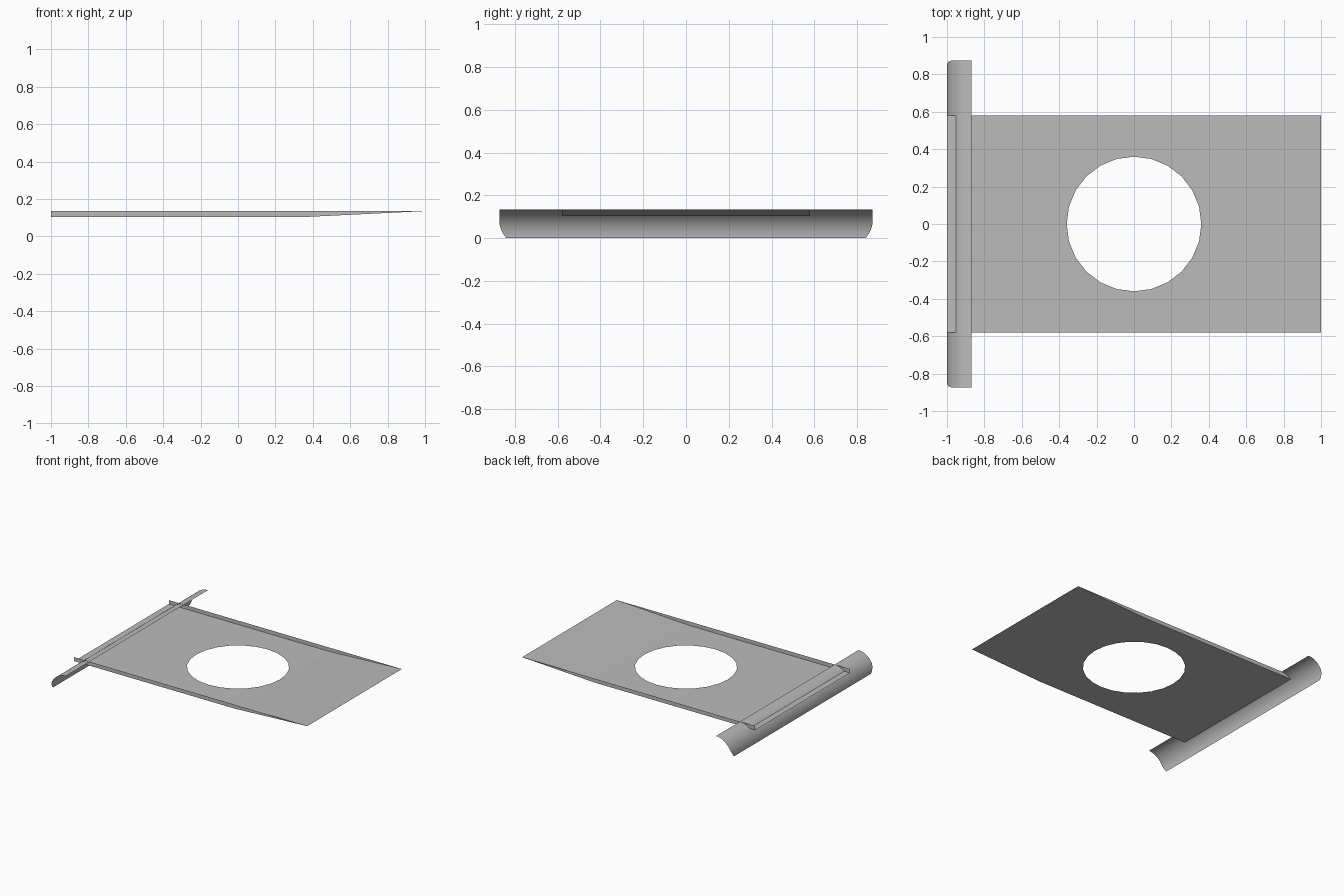
import bpy, bmesh
from math import sin, cos, pi, tau, radians

cube = bpy.data.objects.get("Cube")
if cube:
    bpy.data.objects.remove(cube, do_unlink=True)

LOW, TOP = 0.105, 0.1355      # tray floor and rim heights
HALF_W, FOLD = 0.58, 0.38     # tray half width, start of the ramp
HOLE_R, HOLE_SIDES = 0.36, 24

grey = bpy.data.materials.new("plain grey")
grey.use_nodes = True
COLOUR = (0.5, 0.5, 0.5, 1)
grey.diffuse_color = COLOUR
grey.node_tree.nodes["Principled BSDF"].inputs["Base Color"].default_value = COLOUR


def add_object(name, bm):
    mesh = bpy.data.meshes.new(name)
    bm.to_mesh(mesh)
    bm.free()
    mesh.materials.append(grey)
    obj = bpy.data.objects.new(name, mesh)
    bpy.context.collection.objects.link(obj)
    return obj


def add_loop(bm, points):
    verts = [bm.verts.new(p) for p in points]
    edges = [bm.edges.new((v, verts[i - 1])) for i, v in enumerate(verts)]
    return verts, edges


# Tray floor: flat sheet with a round hole, then a ramp up to the rim
bm = bmesh.new()
outer, outer_edges = add_loop(bm, [(-1, -HALF_W, LOW), (FOLD, -HALF_W, LOW),
                                   (FOLD, HALF_W, LOW), (-1, HALF_W, LOW)])
angles = [tau * i / HOLE_SIDES for i in range(HOLE_SIDES)]
_, hole_edges = add_loop(bm, [(HOLE_R * cos(a), HOLE_R * sin(a), LOW) for a in angles])
bmesh.ops.triangle_fill(bm, use_beauty=True, edges=outer_edges + hole_edges, normal=(0, 0, 1))
tip = [bm.verts.new((1, y, TOP)) for y in (-HALF_W, HALF_W)]
bm.faces.new((outer[1], tip[0], tip[1], outer[2]))
for face in bm.faces:
    face.normal_update()
    if face.normal.z < 0:
        face.normal_flip()
add_object("tray_floor", bm)

# Side walls that taper to nothing along the ramp
for name, side in (("left_wall", 1), ("right_wall", -1)):
    bm = bmesh.new()
    profile = [(-1, LOW), (FOLD, LOW), (1, TOP), (-1, TOP)]
    face = bm.faces.new([bm.verts.new((x, side * HALF_W, z)) for x, z in profile])
    face.normal_update()
    if face.normal.y * side < 0:
        face.normal_flip()
    add_object(name, bm)

# Curved end lip: a quarter-round sheet with rounded lower corners
bm = bmesh.new()
STEPS = 20
rows = []
for i in range(STEPS + 1):
    a = pi / 2 * i / STEPS
    x, z = -0.869 - 0.131 * cos(a), TOP * sin(a)
    end = 0.873 - 0.033 * max(0, 1 - z / 0.08) ** 2
    rows.append([bm.verts.new((x, y, z)) for y in (-end, end)])
for (a, b), (c, d) in zip(rows, rows[1:]):
    bm.faces.new((a, c, d, b))
for face in bm.faces:
    face.normal_update()
    if face.normal.z < 0:
        face.normal_flip()
lip = add_object("curved_lip", bm)
bpy.context.view_layer.objects.active = lip
lip.select_set(True)
bpy.ops.object.shade_smooth_by_angle(angle=radians(30))
